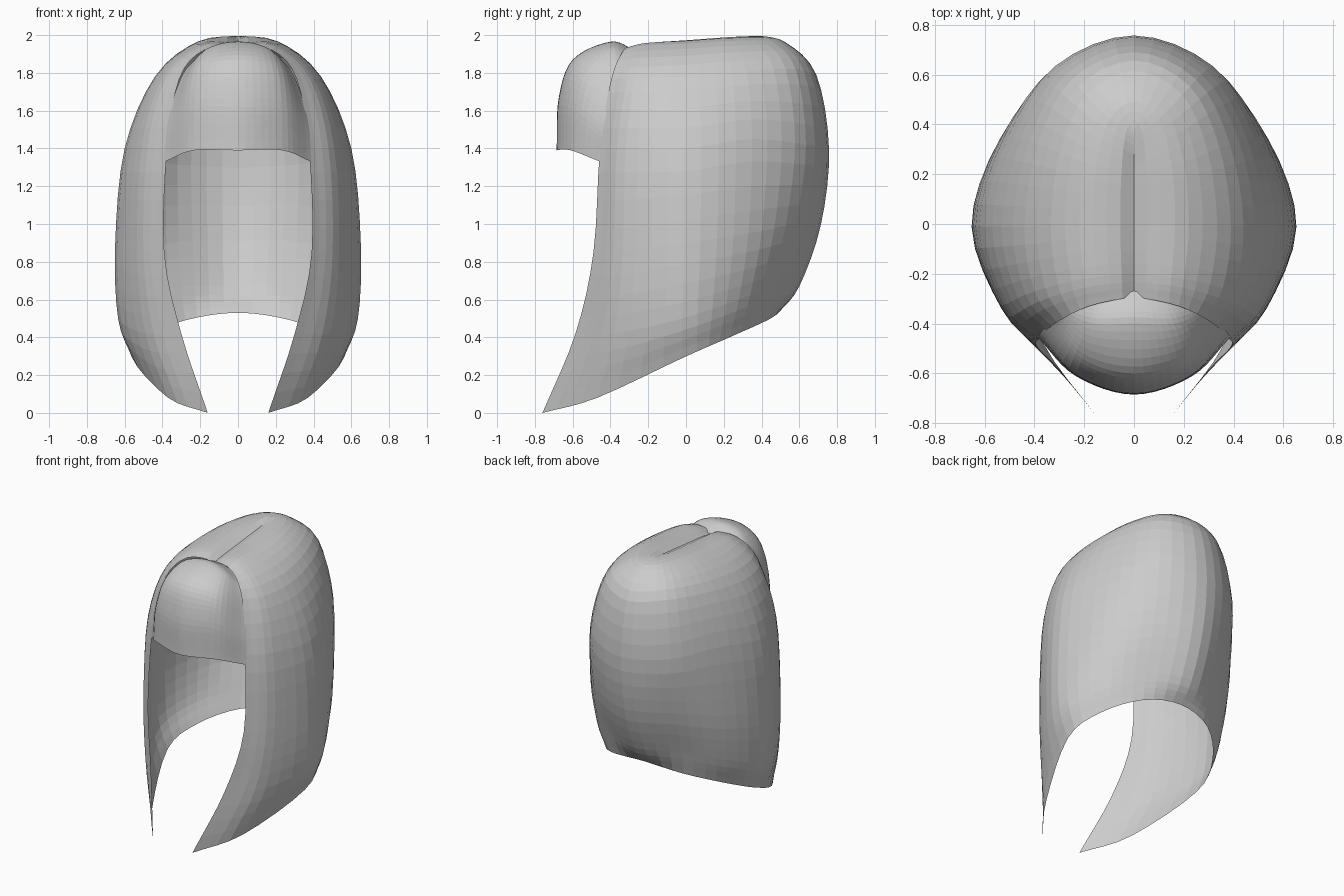
import bpy, bmesh, math
from mathutils import Vector

if "Cube" in bpy.data.objects:
    bpy.data.objects.remove(bpy.data.objects["Cube"])

hair = bpy.data.materials.new("hair_grey")
hair.diffuse_color = (0.6, 0.6, 0.6, 1)
hair.use_nodes = True
hair.node_tree.nodes["Principled BSDF"].inputs["Base Color"].default_value = hair.diffuse_color


def spline(pts, n):
    """Catmull-Rom through pts with n steps per span."""
    p = [Vector(q) for q in pts]
    p = [2 * p[0] - p[1]] + p + [2 * p[-1] - p[-2]]
    out = []
    for i in range(1, len(p) - 2):
        a, b, c, d = p[i - 1:i + 3]
        for k in range(n):
            t = k / n
            out.append(0.5 * (2 * b + (c - a) * t + (2 * a - 5 * b + 4 * c - d) * t * t
                              + (3 * b - a - 3 * c + d) * t ** 3))
    return out + [p[-2]]


def sheet(name, columns, n, tweak=None):
    """Smooth surface through guide strands (right half), mirrored across x."""
    # reflected guide beyond the centre strand keeps the seam smooth
    cols = [spline(c, n) for c in columns]
    cols.append([Vector((-p.x, p.y, p.z)) for p in cols[-2]])
    rows = [spline(r, n)[:-n] for r in zip(*cols)]
    bm = bmesh.new()
    for s in (1, -1):
        grid = []
        for row in rows:
            line = []
            for p in row:
                q = tweak(p) if tweak else p
                line.append(bm.verts.new((s * max(q.x, 0), q.y, q.z)))
            grid.append(line)
        for i in range(len(grid) - 1):
            for j in range(len(grid[0]) - 1):
                bm.faces.new((grid[i][j], grid[i + 1][j], grid[i + 1][j + 1], grid[i][j + 1]))
    bmesh.ops.remove_doubles(bm, verts=bm.verts, dist=0.0005)
    bmesh.ops.recalc_face_normals(bm, faces=bm.faces)
    bm.faces.ensure_lookup_table()
    # normals point away from the middle of the head
    if sum(f.normal.dot(f.calc_center_median() - Vector((0, 0, 1.1))) for f in bm.faces) < 0:
        bmesh.ops.reverse_faces(bm, faces=bm.faces)
    me = bpy.data.meshes.new(name)
    bm.to_mesh(me)
    bm.free()
    me.materials.append(hair)
    ob = bpy.data.objects.new(name, me)
    bpy.context.collection.objects.link(ob)
    return ob


# main bob: guide strands from the front edge round to the back centre
front = [(0, -.29, 1.935), (.18, -.33, 1.92), (.31, -.395, 1.77), (.375, -.455, 1.4),
         (.39, -.49, .85), (.30, -.585, .42), (.16, -.76, 0)]
cheek = [(0, -.2, 1.95), (.20, -.22, 1.945), (.40, -.27, 1.77), (.51, -.32, 1.4),
         (.535, -.335, .85), (.49, -.38, .42), (.37, -.47, .08)]
side = [(0, 0, 1.97), (.22, 0, 1.955), (.44, -.01, 1.78), (.60, -.01, 1.4),
        (.65, -.01, .9), (.635, -.02, .5), (.56, -.02, .29)]
rear_side = [(0, .2, 1.99), (.20, .25, 1.97), (.385, .32, 1.81), (.505, .35, 1.45),
             (.545, .33, .95), (.53, .28, .6), (.49, .23, .40)]
rear = [(0, .34, 2.0), (.13, .45, 1.97), (.25, .58, 1.82), (.315, .635, 1.42),
        (.315, .58, 1.0), (.30, .48, .67), (.28, .43, .49)]
back = [(0, .38, 2.0), (0, .53, 1.96), (0, .69, 1.79), (0, .757, 1.4),
        (0, .715, 1.0), (0, .60, .67), (0, .49, .53)]


def parting(p):
    """Sink a narrow groove along the crown."""
    q = p.copy()
    if p.z > 1.8 and p.y < .4:
        q.z -= .025 * math.exp(-(p.x / .02) ** 2) * min(1, (.4 - p.y) / .15)
    return q


sheet("bob_hair", [front, cheek, side, rear_side, rear, back], 4, parting)

# fringe: bulging panel over the forehead, its edge tucked under the bob
fringe_edge = [(.20, -.31, 1.89), (.275, -.355, 1.82), (.33, -.39, 1.70), (.375, -.435, 1.52), (.387, -.455, 1.33)]
fringe_mid = [(.11, -.28, 1.91), (.16, -.40, 1.93), (.21, -.54, 1.83), (.23, -.60, 1.65), (.235, -.61, 1.39)]
fringe_centre = [(0, -.27, 1.92), (0, -.40, 1.965), (0, -.60, 1.87), (0, -.675, 1.66), (0, -.685, 1.39)]
sheet("fringe", [fringe_edge, fringe_mid, fringe_centre], 6)
